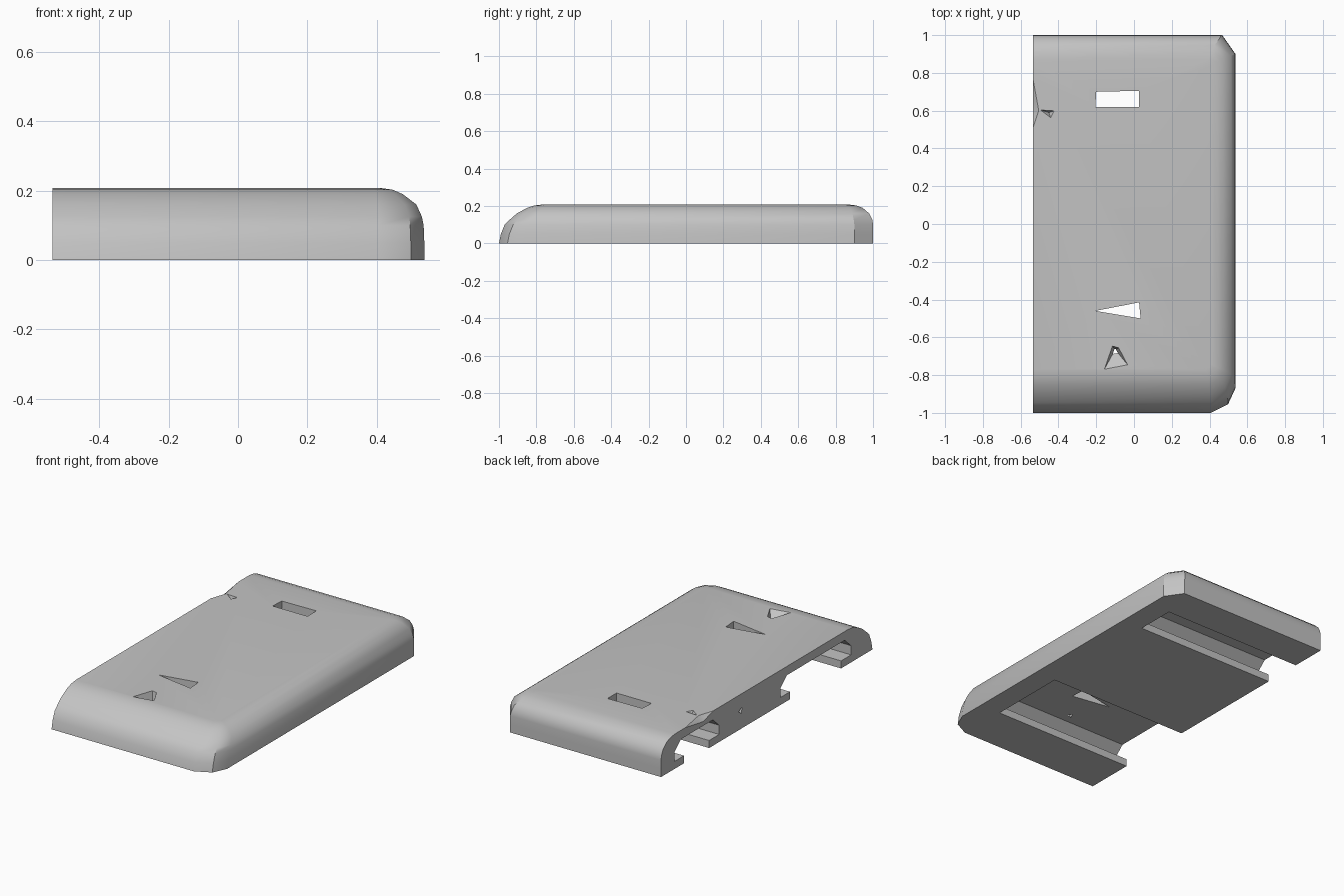
import bpy, bmesh, math

if "Cube" in bpy.data.objects:
    bpy.data.objects.remove(bpy.data.objects["Cube"])

grey = bpy.data.materials.new("plain grey")
grey.use_nodes = True
colour = (0.55, 0.55, 0.55, 1)
grey.diffuse_color = colour
grey.node_tree.nodes["Principled BSDF"].inputs["Base Color"].default_value = colour


def loft(name, rings):
    """Closed solid through rings that have equal point counts."""
    bm = bmesh.new()
    loops = [[bm.verts.new(p) for p in ring] for ring in rings]
    n = len(loops[0])
    for a, b in zip(loops, loops[1:]):
        for i in range(n):
            j = (i + 1) % n
            bm.faces.new((a[i], a[j], b[j], b[i]))
    bm.faces.new(loops[0])
    bm.faces.new(loops[-1])
    bmesh.ops.recalc_face_normals(bm, faces=bm.faces)
    mesh = bpy.data.meshes.new(name)
    bm.to_mesh(mesh)
    bm.free()
    mesh.materials.append(grey)
    obj = bpy.data.objects.new(name, mesh)
    bpy.context.collection.objects.link(obj)
    return obj


def hull(name, points):
    """Convex solid around a few points."""
    bm = bmesh.new()
    for p in points:
        bm.verts.new(p)
    bmesh.ops.convex_hull(bm, input=bm.verts)
    bmesh.ops.recalc_face_normals(bm, faces=bm.faces)
    mesh = bpy.data.meshes.new(name)
    bm.to_mesh(mesh)
    bm.free()
    mesh.materials.append(grey)
    obj = bpy.data.objects.new(name, mesh)
    bpy.context.collection.objects.link(obj)
    return obj


def along_x(name, x0, x1, section):
    return loft(name, [[(x, y, z) for y, z in section] for x in (x0, x1)])


def along_z(name, z0, z1, outline):
    return loft(name, [[(x, y, z) for x, y in outline] for z in (z0, z1)])


LEFT = -0.535


def outline(z, right, front, back, cf, cb):
    """Plan of the slab at one height: square on one side, cut corners on the other."""
    return [(x, y, z) for x, y in (
        (LEFT, front), (right - cf, front), (right - cf * 0.3, front + cf * 0.35),
        (right, front + cf), (right, back - cb), (right - cb * 0.7, back), (LEFT, back))]


# Slab with rounded upper edges: height, right, front, back, corner cuts
levels = [
    (0, 0.537, -1, 1, 0.13, 0.1),
    (0.05, 0.537, -0.99, 1, 0.13, 0.1),
    (0.1, 0.535, -0.97, 1, 0.13, 0.1),
    (0.125, 0.53, -0.945, 0.997, 0.12, 0.1),
    (0.16, 0.514, -0.905, 0.98, 0.11, 0.09),
    (0.19, 0.475, -0.85, 0.945, 0.08, 0.07),
    (0.203, 0.445, -0.81, 0.91, 0.05, 0.05),
    (0.208, 0.41, -0.77, 0.87, 0.03, 0.03),
]
slab = loft("slab", [outline(*level) for level in levels])

# Two undercut slots, open at one side
cutters = []
for name, y0, y1 in (("rear", 0.545, 0.783), ("front", -0.703, -0.22)):
    cutters.append(along_x(name + "_slot_throat", -0.7, 0.4, [
        (y0, -0.1), (y1, -0.1), (y1, 0.08), (y0, 0.08)]))
    cutters.append(along_x(name + "_slot_channel", -0.7, 0.45, [
        (y0 - 0.095, 0.045), (y1 + 0.09, 0.045), (y1 + 0.09, 0.1),
        (y1 + 0.03, 0.155), (y0 - 0.035, 0.155), (y0 - 0.095, 0.1)]))

# Windows through the top
cutters.append(along_z("rear_window", 0.12, 0.3, [
    (-0.205, 0.62), (0.026, 0.62), (0.026, 0.705), (-0.2, 0.7)]))
cutters.append(along_z("front_window", 0.12, 0.3, [
    (-0.205, -0.46), (0.035, -0.5), (0.027, -0.415)]))

# Small dents in the top, the open edge and the middle block
cutters.append(hull("top_dent", [
    (-0.16, -0.775, 0.212), (-0.03, -0.75, 0.212), (-0.115, -0.645, 0.212),
    (-0.08, -0.655, 0.212), (-0.1, -0.665, 0.14)]))
cutters.append(hull("edge_dent", [
    (-0.54, 0.82, 0.212), (-0.54, 0.48, 0.212), (-0.5, 0.6, 0.212), (-0.54, 0.6, 0.175)]))
cutters.append(hull("edge_pit", [
    (-0.5, 0.605, 0.212), (-0.42, 0.6, 0.212), (-0.44, 0.56, 0.212), (-0.45, 0.59, 0.17)]))
cutters.append(hull("side_pit", [
    (-0.54, 0.27, 0.11), (-0.54, 0.23, 0.13), (-0.54, 0.24, 0.09), (-0.48, 0.25, 0.11)]))

bpy.ops.object.select_all(action="DESELECT")
bpy.context.view_layer.objects.active = slab
slab.select_set(True)
for cutter in cutters:
    mod = slab.modifiers.new(cutter.name, "BOOLEAN")
    mod.operation = "DIFFERENCE"
    mod.solver = "EXACT"
    mod.object = cutter
    bpy.ops.object.modifier_apply(modifier=mod.name)
    bpy.data.objects.remove(cutter)

bpy.ops.object.shade_smooth_by_angle(angle=math.radians(30))
